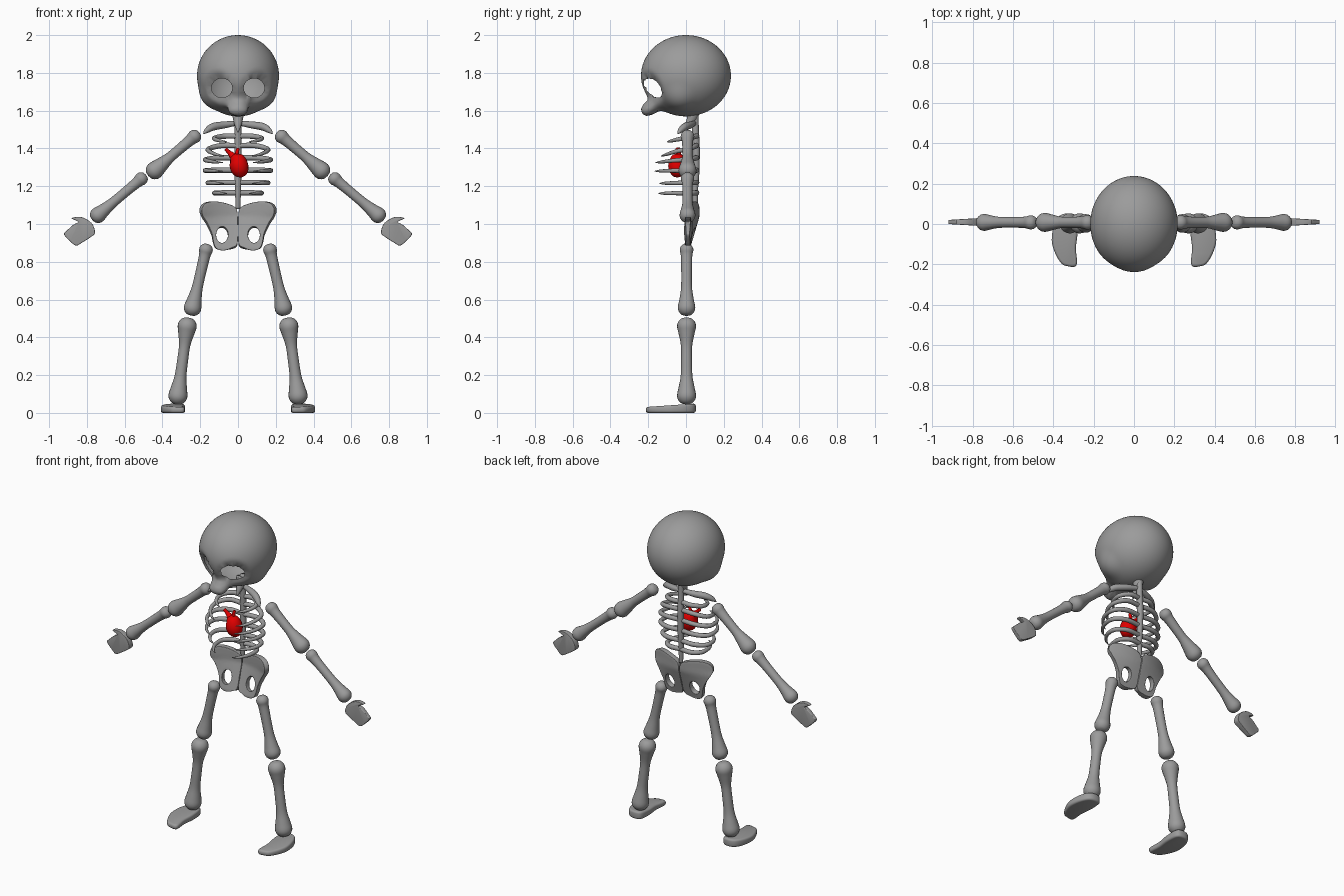
import bpy, bmesh, math
from mathutils import Vector as V

if "Cube" in bpy.data.objects:
    bpy.data.objects.remove(bpy.data.objects["Cube"])

def material(name, rgb):
    m = bpy.data.materials.new(name)
    m.diffuse_color = (*rgb, 1)
    m.use_nodes = True
    m.node_tree.nodes["Principled BSDF"].inputs["Base Color"].default_value = m.diffuse_color
    return m

BONE = material("bone grey", (0.33, 0.33, 0.33))
RED = material("heart red", (0.75, 0.0, 0.0))

def finish(name, bm, mat=BONE, mirror=False):
    bmesh.ops.recalc_face_normals(bm, faces=bm.faces)
    me = bpy.data.meshes.new(name)
    bm.to_mesh(me)
    bm.free()
    me.materials.append(mat)
    for p in me.polygons:
        p.use_smooth = True
    ob = bpy.data.objects.new(name, me)
    bpy.context.collection.objects.link(ob)
    if mirror:
        mod = ob.modifiers.new("mirror", 'MIRROR')
        mod.use_mirror_merge = False
    return ob

def catmull(pts, n, closed=False):
    pts = [V(p) for p in pts]
    c, out = len(pts), []
    for i in range(c if closed else c - 1):
        if closed:
            a, b, d, e = (pts[(i + k) % c] for k in (-1, 0, 1, 2))
        else:
            a, b, d, e = (pts[min(max(i + k, 0), c - 1)] for k in (-1, 0, 1, 2))
        for s in range(n):
            t = s / n
            out.append(0.5 * (2 * b + (d - a) * t + (2 * a - 5 * b + 4 * d - e) * t * t
                              + (3 * b - a - 3 * d + e) * t ** 3))
    if not closed:
        out.append(pts[-1])
    return out

def tube(name, pts, ref, mat=BONE, mirror=False, steps=6, sides=16):
    """Round sweep along (x, y, z, radius) points."""
    path, ref, bm, rings = catmull(pts, steps), V(ref), bmesh.new(), []
    for i, q in enumerate(path):
        t = (path[min(i + 1, len(path) - 1)] - path[max(i - 1, 0)]).to_3d().normalized()
        u = t.cross(ref).normalized()
        w = u.cross(t)
        r = max(q[3], 0.001)
        rings.append([bm.verts.new(q.to_3d() + r * (math.cos(a) * u + math.sin(a) * w))
                      for a in (2 * math.pi * k / sides for k in range(sides))])
    for a, b in zip(rings, rings[1:]):
        for k in range(sides):
            bm.faces.new((a[k], a[(k + 1) % sides], b[(k + 1) % sides], b[k]))
    bm.faces.new(rings[0])
    bm.faces.new(rings[-1])
    return finish(name, bm, mat, mirror)

def bone(name, a, b, ra, rm, rb):
    """Long bone from tip a to tip b with knobbed ends."""
    a, b = V(a), V(b)
    L = (b - a).length
    prof = [(0, 0), (.12 * ra, .55 * ra), (.5 * ra, .9 * ra), (ra, ra), (1.7 * ra, .85 * ra),
            (3 * ra, rm * 1.03), (L * .5, rm), (L - 3 * rb, rm * 1.08), (L - 1.8 * rb, .85 * rb),
            (L - rb, rb), (L - .5 * rb, .9 * rb), (L - .12 * rb, .55 * rb), (L, 0)]
    return tube(name, [(*a.lerp(b, d / L), r) for d, r in prof], (0, 1, 0), mirror=True, steps=4, sides=20)

def slab(name, outline, place, bevel):
    """Closed outline given two depths by place(u, v, side), rounded rim."""
    bm = bmesh.new()
    pts = catmull(outline, 4, True)
    lo, hi = ([bm.verts.new(place(p[0], p[1], s)) for p in pts] for s in (0, 1))
    bm.faces.new(lo)
    bm.faces.new(hi)
    n = len(pts)
    for i in range(n):
        bm.faces.new((lo[i], lo[(i + 1) % n], hi[(i + 1) % n], hi[i]))
    ob = finish(name, bm, mirror=True)
    mod = ob.modifiers.new("round", 'BEVEL')
    mod.width, mod.segments, mod.limit_method, mod.angle_limit = bevel, 3, 'ANGLE', math.radians(60)

# Skull: blended masses, hollow shell with open eye sockets
def smin(a, b, k):
    h = max(k - abs(a - b), 0) / k
    return min(a, b) - h * h * k / 4

S0 = V((0, -.12, 1.66))
S1 = V((0, -.203, 1.606)) - S0

def skull_field(p):
    x = abs(p.x)
    d = (math.sqrt((x / .217) ** 2 + (p.y / .238) ** 2 + ((p.z - 1.785) / .215) ** 2) - 1) * .215
    d = smin(d, math.sqrt((x - .125) ** 2 + (p.y + .03) ** 2 + (p.z - 1.69) ** 2) - .068, .04)
    eye = math.sqrt((x - .15) ** 2 + (p.y + .27) ** 2 + (p.z - 1.68) ** 2) - .14
    d = -smin(-d, eye, .025)
    q = V((x * .65, p.y, p.z))
    t = min(max((q - S0).dot(S1) / S1.length_squared, 0), 1)
    return smin(d, (q - S0 - S1 * t).length - .035, .035)

bm = bmesh.new()
bmesh.ops.create_icosphere(bm, subdivisions=5, radius=1)
centre = V((0, -.02, 1.72))
for v in bm.verts:
    d, t = v.co.normalized(), .42
    for _ in range(40):
        f = skull_field(centre + d * t)
        t -= f * .9
        if abs(f) < .0004:
            break
    v.co = centre + d * t

def eye_radius(co):
    return math.hypot((abs(co.x) - .085) / .055, (co.z - 1.72) / .051)

bmesh.ops.delete(bm, geom=[v for v in bm.verts if v.co.y < -.05 and eye_radius(v.co) < 1], context='VERTS')
for v in bm.verts:
    if v.is_boundary:
        k, s = 1 / eye_radius(v.co), math.copysign(1, v.co.x)
        v.co.x = s * (.085 + (abs(v.co.x) - .085) * k)
        v.co.z = 1.72 + (v.co.z - 1.72) * k
finish("skull", bm)

# Spine, neck and collar bones
tube("spine", [(0, .05, 1.60, .017), (0, .05, 1.5, .018), (0, .054, 1.4, .019), (0, .053, 1.28, .018),
               (0, .048, 1.18, .016), (0, .05, 1.08, .012)], (0, 1, 0))
tube("neck", [(0, .04, 1.59, .032), (0, .03, 1.555, .026), (0, .01, 1.52, .017), (0, -.01, 1.485, .002)], (0, 1, 0))
tube("collar_bone", [(0, .045, 1.535, .012), (.07, .025, 1.525, .018), (.13, -.005, 1.515, .02),
                     (.165, -.03, 1.495, .014), (.182, -.042, 1.478, .003)], (0, 0, 1), mirror=True)

# Ribs: half width, back height, front height, front reach
ribs = [(.13, 1.465, 1.435, -.10), (.165, 1.415, 1.36, -.13), (.18, 1.35, 1.325, -.16),
        (.18, 1.285, 1.28, -.165), (.165, 1.22, 1.215, -.14), (.13, 1.165, 1.162, -.145)]
for i, (w, zb, zf, yf) in enumerate(ribs):
    tube("rib_%d" % (i + 1),
         [(0, .05, zb, .014), (w * .55, .055, zb, .014), (w * .93, .015, zb * .7 + zf * .3, .013),
          (w * .93, yf * .4, zb * .45 + zf * .55, .011), (w * .7, yf * .8, zb * .15 + zf * .85, .008),
          (w * .45, yf, zf, .002)], (0, 0, 1), mirror=True, sides=12)

# Pelvis: bent ring around the opening on each side
outline = [(.14, .945), (.165, 1.0), (.19, 1.04), (.199, 1.075), (.18, 1.108), (.13, 1.12), (.06, 1.108),
           (.012, 1.085), (.002, 1.04), (.002, .96), (.004, .89), (.035, .87), (.08, .86), (.118, .872), (.132, .905)]
bm, rings = bmesh.new(), []
edge = catmull(outline, 4, True)
for i in range(9):
    s, ring = i / 8, []
    for p in edge:
        a = math.atan2(p[1] - .94, p[0] - .085)
        q = V((.085 + .032 * math.cos(a), .94 + .043 * math.sin(a))).lerp(p, s)
        x, z = max(q[0], .001), q[1]
        y = .005 + .05 * min(max((z - .87) / .17, 0), 1) - .05 * (x / .2) ** 2 * min(max((z - .86) / .2, 0), 1)
        ring.append(bm.verts.new((x, y, z)))
    rings.append(ring)
n = len(edge)
for a, b in zip(rings, rings[1:]):
    for k in range(n):
        bm.faces.new((a[k], a[(k + 1) % n], b[(k + 1) % n], b[k]))
ob = finish("pelvis", bm, mirror=True)
mod = ob.modifiers.new("thickness", 'SOLIDIFY')
mod.thickness, mod.offset = .032, 0
mod = ob.modifiers.new("round", 'BEVEL')
mod.width, mod.segments, mod.limit_method, mod.angle_limit = .012, 3, 'ANGLE', math.radians(60)

# Limb bones
bone("upper_arm", (.205, .008, 1.485), (.475, .008, 1.255), .036, .027, .047)
bone("lower_arm", (.487, .008, 1.26), (.772, .008, 1.022), .035, .026, .042)
bone("upper_leg", (.162, .003, .895), (.25, .003, .515), .036, .028, .046)
bone("lower_leg", (.263, .003, .505), (.324, .003, .045), .05, .029, .05)

# Hands: flat mittens with a thumb
hand = [(.757, .955), (.775, 1.005), (.83, 1.037), (.882, 1.03), (.846, 1.012), (.873, .995), (.905, .966),
        (.921, .945), (.89, .91), (.857, .886), (.82, .905), (.778, .932)]
slab("hand", hand, lambda x, z, s: (x, .01 + (s - .5) * (.04 - .12 * (x - .757)), z), .009)

# Feet: heel thicker than toes
foot = [(.285, -.205), (.335, -.208), (.365, -.19), (.395, -.135), (.408, -.08), (.398, -.01), (.37, .04),
        (.325, .052), (.288, .035), (.28, -.04), (.288, -.12)]
slab("foot", foot, lambda x, y, s: (x, y, s * (.046 + .07 * y)), .012)

# Heart with its vessels
tube("heart", [(-.018, -.045, 1.372, .004), (-.015, -.045, 1.36, .028), (-.002, -.045, 1.335, .044),
               (.006, -.045, 1.305, .049), (.012, -.045, 1.275, .042), (.015, -.046, 1.255, .026),
               (.016, -.046, 1.246, .002)], (0, 1, 0), RED)
tube("heart_main_vessel", [(-.005, -.045, 1.33, .024), (-.03, -.042, 1.362, .018), (-.048, -.042, 1.38, .011),
                           (-.066, -.045, 1.398, .010)], (0, 1, 0), RED)
tube("heart_small_vessel", [(0, -.035, 1.34, .014), (-.006, -.036, 1.37, .011), (.001, -.036, 1.402, .008)],
     (0, 1, 0), RED)
